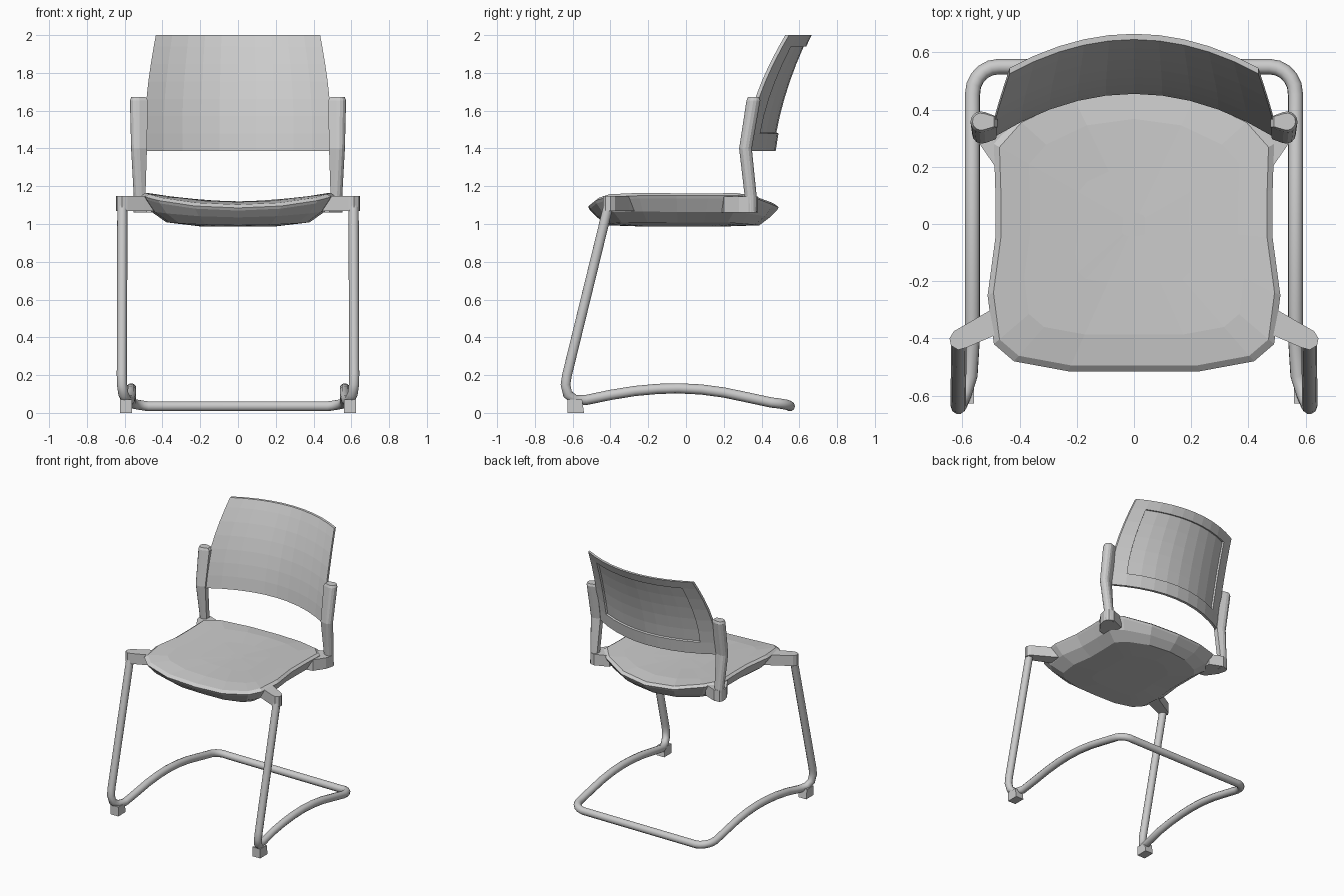
import bpy, bmesh, math

cube = bpy.data.objects.get("Cube")
if cube:
    bpy.data.objects.remove(cube, do_unlink=True)

grey = bpy.data.materials.new("light_grey")
grey.use_nodes = True
colour = (0.6, 0.6, 0.6, 1)
grey.diffuse_color = colour
grey.node_tree.nodes["Principled BSDF"].inputs["Base Color"].default_value = colour


def finish(bm, name):
    bmesh.ops.recalc_face_normals(bm, faces=bm.faces[:])
    mesh = bpy.data.meshes.new(name)
    bm.to_mesh(mesh)
    bm.free()
    mesh.materials.append(grey)
    obj = bpy.data.objects.new(name, mesh)
    bpy.context.collection.objects.link(obj)
    return obj


def loft(name, rings, side=1):
    """Skin a stack of closed rings and cap both ends."""
    bm = bmesh.new()
    loops = [[bm.verts.new((side * x, y, z)) for x, y, z in r] for r in rings]
    for a, b in zip(loops, loops[1:]):
        for i in range(len(a)):
            j = (i + 1) % len(a)
            bm.faces.new((a[i], a[j], b[j], b[i]))
    bm.faces.new(loops[0])
    bm.faces.new(loops[-1])
    return finish(bm, name)


def prism(name, plan, low, high, side):
    return loft(name, [[(x, y, z) for x, y in plan] for z in (low, high)], side)


# Tubular frame: front leg, foot bend, arched floor rail, rear corner
half = [(.612, -.41, 1.1), (.615, -.63, .2), (.614, -.638, .15), (.607, -.627, .1),
        (.592, -.59, .07), (.573, -.53, .068), (.565, -.4, .095), (.565, -.27, .116),
        (.565, -.15, .127), (.565, -.04, .13), (.565, .08, .124), (.565, .2, .108),
        (.565, .32, .083), (.565, .45, .055)]
for i in range(1, 6):
    a = math.radians(18 * i)
    half.append((.475 + .09 * math.cos(a), .455 + .095 * math.sin(a), .055 - .004 * i))
path = half + [(-x, y, z) for x, y, z in reversed(half)]
curve = bpy.data.curves.new("tube_frame", "CURVE")
curve.dimensions = "3D"
curve.bevel_depth = .027
curve.bevel_resolution = 3
curve.use_fill_caps = True
spline = curve.splines.new("POLY")
spline.points.add(len(path) - 1)
for p, co in zip(spline.points, path):
    p.co = (*co, 1)
curve.materials.append(grey)
frame = bpy.data.objects.new("tube_frame", curve)
bpy.context.collection.objects.link(frame)

# Seat: waisted outline, dished top and tapered underside
edge = [(0, -.515), (.23, -.515), (.42, -.48), (.49, -.42), (.512, -.25), (.485, -.05),
        (.485, .12), (.49, .28), (.41, .37), (.22, .46), (0, .49)]
outline = edge + [(-x, y) for x, y in reversed(edge[1:-1])]


def seat_top(x, y):
    roll = max(0, abs(y) - .36) / .14
    return 1.12 + .045 * min(1, abs(x) / .48) ** 2 - .018 * roll


def seat_ring(s, drop):
    return [(x * s, y * s, seat_top(x * s, y * s) - drop) for x, y in outline]


def under_ring(sx, sy, z, bow):
    return [(x * sx, y * sy - .02 * (1 - sy), z + bow * (x / .5) ** 2) for x, y in outline]


loft("seat", [seat_ring(.08, 0), seat_ring(.4, 0), seat_ring(.75, 0), seat_ring(.96, 0),
              seat_ring(1, .015), seat_ring(.985, .03), under_ring(.9, .91, 1.035, .03),
              under_ring(.74, .8, .993, .015), under_ring(.4, .5, .988, 0)])

# Backrest: curved shell with a recessed rear panel
cols = [-1, -.8, -.6, -.4, -.2, 0, .2, .4, .6, .8, 1]
rows = [0, .15, .3, .45, .6, .75, .9, 1]


def back_point(u, t, depth):
    w = .49 - .055 * max(0, (t - .3) / .7) ** 1.5
    x = u * w
    return x, .455 + .08 * t + .11 * t * t - .63 * x * x + depth, 1.387 + .613 * t


bm = bmesh.new()
front, rear = [[[bm.verts.new(back_point(u, t, d)) for u in cols] for t in rows]
               for d in (0, .02)]
panel = []
nr, nc = len(rows) - 1, len(cols) - 1
for r in range(nr):
    for c in range(nc):
        for grid in (front, rear):
            f = bm.faces.new((grid[r][c], grid[r][c + 1], grid[r + 1][c + 1], grid[r + 1][c]))
            if grid is rear and 0 < r < nr - 1 and 0 < c < nc - 1:
                panel.append(f)
for c in range(nc):
    for r in (0, nr):
        bm.faces.new((front[r][c], front[r][c + 1], rear[r][c + 1], rear[r][c]))
for r in range(nr):
    for c in (0, nc):
        bm.faces.new((front[r][c], front[r + 1][c], rear[r + 1][c], rear[r][c]))
bmesh.ops.recalc_face_normals(bm, faces=bm.faces[:])
bmesh.ops.inset_region(bm, faces=panel, thickness=.003, depth=-.012, use_even_offset=True)
finish(bm, "backrest")


# Back upright section: rounded outside, tapering inward to a neck
def upright_ring(cx, cy, z, r, inner):
    arc = [(cx + r * math.cos(a), cy + r * math.sin(a), z)
           for a in (math.radians(-110 + 27.5 * i) for i in range(9))]
    return arc + [(inner, cy + .018, z), (inner, cy - .018, z)]


front_plan = [(.42, -.25), (.5, -.3), (.63, -.375), (.645, -.4), (.64, -.425), (.615, -.44),
              (.585, -.432), (.5, -.395), (.42, -.36)]
rear_plan = [(.4, .18), (.485, .2), (.54, .28), (.553, .33), (.54, .37), (.5, .38), (.4, .34)]

for side, label in ((1, "left"), (-1, "right")):
    loft("back_upright_" + label,
         [upright_ring(.522, .345, 1.06, .03, .492), upright_ring(.52, .342, 1.15, .032, .49),
          upright_ring(.532, .315, 1.4, .034, .482), upright_ring(.535, .357, 1.655, .037, .478),
          upright_ring(.535, .358, 1.672, .03, .49)], side)
    prism("front_bracket_" + label, front_plan, 1.07, 1.148, side)
    prism("rear_bracket_" + label, rear_plan, 1.062, 1.145, side)
    # Glide under the front bend
    loft("floor_glide_" + label,
         [[(x, y, z) for x, y in ((.56, -.628), (.625, -.628), (.625, back), (.56, back))]
          for z, back in ((0, -.54), (.07, -.55))], side)
